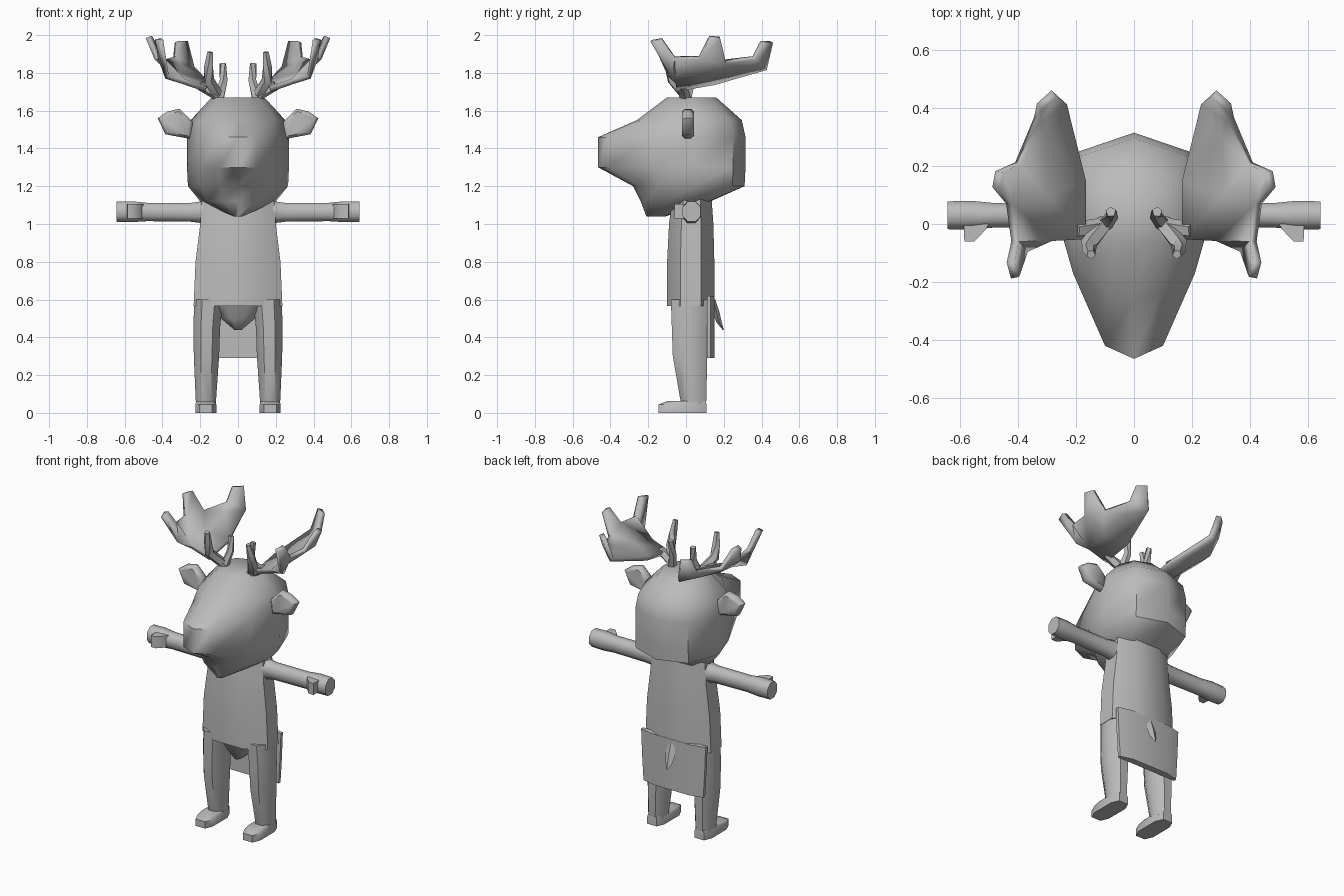
import bpy, bmesh, math
from mathutils import Vector

if "Cube" in bpy.data.objects:
    bpy.data.objects.remove(bpy.data.objects["Cube"])

fur = bpy.data.materials.new("plain_grey")
fur.diffuse_color = (0.5, 0.5, 0.5, 1)
fur.use_nodes = True
fur.node_tree.nodes["Principled BSDF"].inputs["Base Color"].default_value = fur.diffuse_color


def finish(name, bm, mirror=False, angle=50, thick=0):
    """Turn a bmesh into a named, shaded object."""
    bmesh.ops.remove_doubles(bm, verts=bm.verts, dist=0.0005)
    bmesh.ops.recalc_face_normals(bm, faces=bm.faces)
    me = bpy.data.meshes.new(name)
    bm.to_mesh(me)
    bm.free()
    ob = bpy.data.objects.new(name, me)
    bpy.context.collection.objects.link(ob)
    me.materials.append(fur)
    if thick:
        s = ob.modifiers.new("thickness", 'SOLIDIFY')
        s.thickness, s.offset = thick, 0
    if mirror:
        ob.modifiers.new("mirror", 'MIRROR')
    bpy.ops.object.select_all(action='DESELECT')
    ob.select_set(True)
    bpy.context.view_layer.objects.active = ob
    bpy.ops.object.shade_smooth_by_angle(angle=math.radians(angle))
    return ob


def loft(name, rings, mirror=False, angle=50):
    """Skin a list of equal-length point rings and cap both ends."""
    bm = bmesh.new()
    rows = [[bm.verts.new(p) for p in r] for r in rings]
    n = len(rows[0])
    for a, b in zip(rows, rows[1:]):
        for i in range(n):
            bm.faces.new((a[i], a[(i + 1) % n], b[(i + 1) % n], b[i]))
    bm.faces.new(rows[0])
    bm.faces.new(rows[-1])
    return finish(name, bm, mirror, angle)


def octagon(u0, u1, v0, v1, k=0.28):
    """Rectangle with cut corners in two coordinates."""
    a, b = (u1 - u0) * k, (v1 - v0) * k
    return [(u0 + a, v0), (u1 - a, v0), (u1, v0 + b), (u1, v1 - b),
            (u1 - a, v1), (u0 + a, v1), (u0, v1 - b), (u0, v0 + b)]


def upright(name, sections, mirror=False, k=0.28):
    """Loft of octagons stacked in z: (z, x0, x1, y0, y1)."""
    loft(name, [[(x, y, z) for x, y in octagon(x0, x1, y0, y1, k)]
                for z, x0, x1, y0, y1 in sections], mirror)


def tine(name, path, sides=5):
    """Tapered branch along (x, y, z, radius) points."""
    rings = []
    for i, p in enumerate(path):
        a, b = path[max(i - 1, 0)], path[min(i + 1, len(path) - 1)]
        d = Vector(b[:3]) - Vector(a[:3])
        q = d.to_track_quat('Z', 'Y')
        rings.append([Vector(p[:3]) + q @ Vector((p[3] * math.cos(t), p[3] * math.sin(t), 0))
                      for t in (math.tau * s / sides for s in range(sides))])
    loft(name, rings, True)


# Head: half outlines from back centre round to the snout, stacked in z
head = [
    (1.67, [(0, .16), (.10, .12), (.14, .03), (.10, -.07), (.05, -.09), (0, -.10)]),
    (1.55, [(0, .295), (.18, .235), (.25, .05), (.20, -.12), (.09, -.24), (0, -.26)]),
    (1.46, [(0, .315), (.19, .25), (.27, .04), (.21, -.17), (.10, -.42), (0, -.465)]),
    (1.30, [(0, .315), (.19, .25), (.27, .04), (.21, -.17), (.10, -.42), (0, -.465)]),
    (1.20, [(0, .31), (.19, .245), (.265, .04), (.20, -.15), (.09, -.26), (0, -.28)]),
    (1.12, [(0, .13), (.12, .12), (.20, .04), (.16, -.10), (.09, -.22), (0, -.24)]),
    (1.04, [(0, -.11), (.015, -.12), (.025, -.14), (.025, -.18), (.015, -.20), (0, -.21)]),
]
loft("head", [[(x, y, z) for x, y in h] + [(-x, y, z) for x, y in h[-2:0:-1]]
              for z, h in head])

# Ears: flat leaf with a thick root
leaf = [(.24, 1.54), (.31, 1.61), (.375, 1.595), (.425, 1.56), (.385, 1.475), (.25, 1.45)]
mid = Vector((.33, 1.535))
loft("ear", [[(mid.x + (x - mid.x) * s, y, mid.y + (z - mid.y) * s) for x, z in leaf]
             for y, s in ((-.022, .8), (-.005, 1), (.025, 1), (.042, .8))], True)

# Torso and coat
upright("torso", [(.565, -.235, .235, -.10, .15), (.80, -.225, .225, -.10, .15),
                  (1.0, -.20, .20, -.09, .145), (1.14, -.19, .19, -.07, .135)])
loft("coat_back", [[(-w, y0, z), (w, y0, z), (w, y0 + .02, z), (w * .6, .152, z),
                    (-w * .6, .152, z), (-w, y0 + .02, z)]
                   for z, w, y0 in ((.29, .215, .11), (.45, .225, .11), (.62, .232, .11))])
upright("hips", [(.44, -.02, .02, -.02, .08), (.50, -.09, .09, -.05, .11),
                 (.58, -.16, .16, -.08, .12)])

# Tail: small wedge standing off the coat
loft("tail", [[(-w, y, z), (0, y - t, z), (w, y, z), (0, y + t, z)]
              for w, y, z, t in ((.02, .145, .60, .01), (.035, .16, .53, .018),
                                 (.025, .175, .48, .014), (.004, .197, .44, .003))])

# Legs and feet
upright("leg", [(.04, .118, .222, -.02, .105), (.07, .116, .224, -.03, .108),
                (.30, .10, .234, -.07, .112), (.45, .095, .236, -.075, .115),
                (.60, .08, .232, -.08, .12)], True)
upright("foot", [(0, .115, .226, -.145, .108), (.045, .115, .226, -.145, .108),
                 (.062, .122, .22, -.10, .105)], True, .2)

# Arms run sideways, with a thumb on each hand
arm = [(.15, -.03, .085, 1.0, 1.125), (.25, -.012, .072, 1.012, 1.112),
       (.48, -.012, .072, 1.015, 1.112), (.56, -.02, .08, 1.01, 1.12), (.643, -.018, .078, 1.012, 1.118)]
loft("arm", [[(x, y, z) for y, z in octagon(y0, y1, z0, z1)] for x, y0, y1, z0, z1 in arm], True)
loft("thumb", [[(x0, y, 1.03), (x1, y, 1.03), (x1, y, 1.105), (x0, y, 1.105)]
               for y, x0, x1 in ((0, .50, .585), (-.02, .512, .587), (-.06, .55, .585))], True)

# Antlers: curved palm with three outer points
P = dict(
    b=(.17, -.05, 1.715), j=(.17, .15, 1.75), i=(.24, .42, 1.825),
    c=(.29, -.055, 1.755), k=(.31, .10, 1.785), l=(.31, .30, 1.83),
    d=(.375, -.085, 1.775), e=(.41, -.06, 1.88), f=(.43, .07, 1.88),
    g=(.40, .21, 1.86), h=(.335, .36, 1.88),
    t1=(.41, -.185, 1.97), t2=(.425, -.13, 1.98), m1=(.475, .125, 1.99),
    m2=(.465, .18, 1.985), r1=(.325, .405, 1.965), r2=(.275, .45, 1.965))
bm = bmesh.new()
V = {key: bm.verts.new(p) for key, p in P.items()}
for face in ("b c k j", "j k l i", "c d e", "c e f k", "k f g", "k g l", "g h l",
             "l h i", "d t1 t2 e", "f m1 m2 g", "h r1 r2 i"):
    bm.faces.new([V[key] for key in face.split()])
finish("antler_palm", bm, True, 60, .03)

# Antler stem and the two inner tines
tine("antler_stem", [(.085, .01, 1.64, .03), (.12, -.01, 1.69, .03), (.20, -.02, 1.735, .028)])
tine("antler_front_tine", [(.11, -.01, 1.69, .03), (.155, -.07, 1.76, .03),
                           (.155, -.09, 1.84, .024), (.148, -.105, 1.91, .016)])
tine("antler_inner_tine", [(.10, .0, 1.66, .028), (.075, .03, 1.76, .022),
                           (.08, .042, 1.85, .018)])
